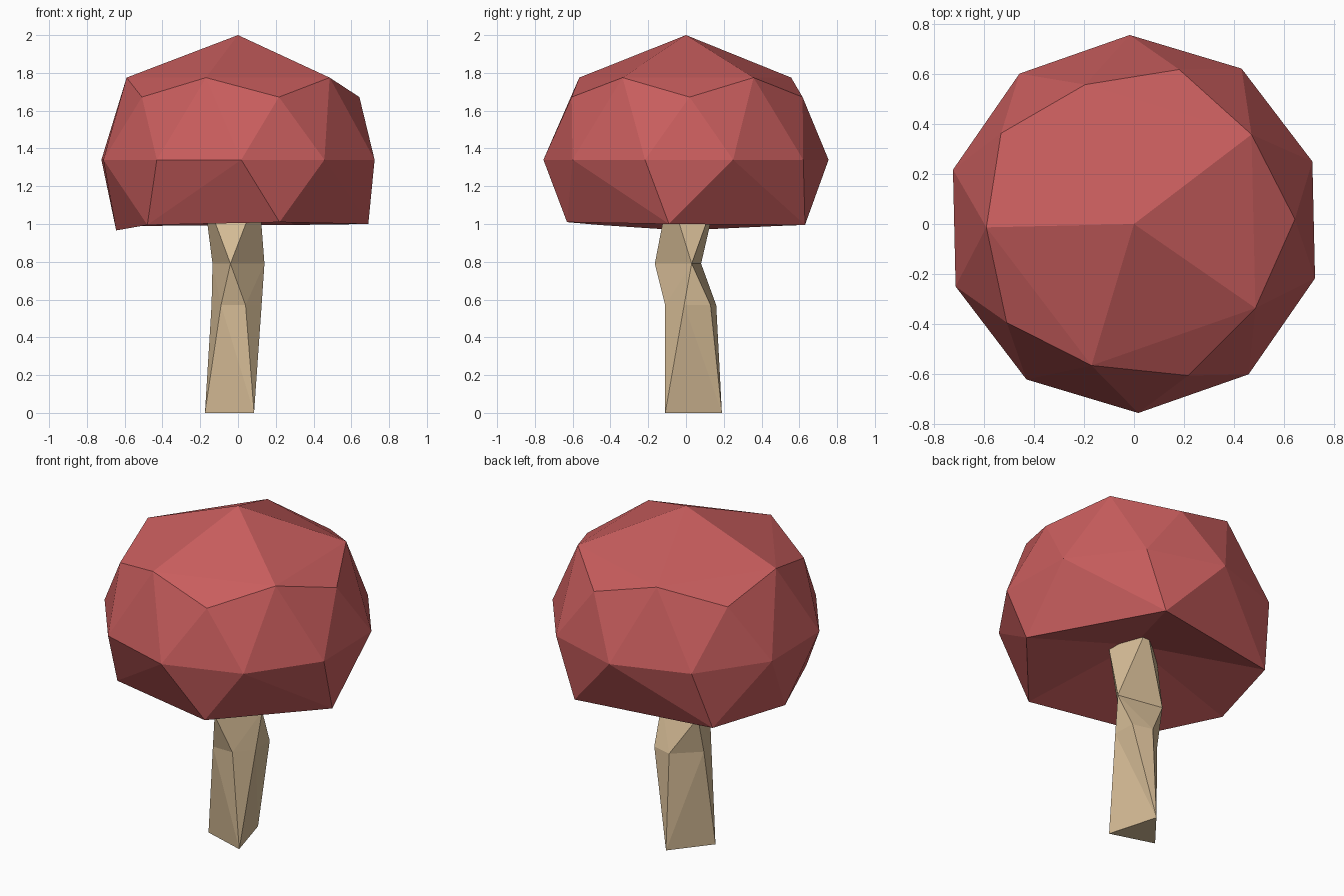
import bpy, bmesh, math

if "Cube" in bpy.data.objects:
    bpy.data.objects.remove(bpy.data.objects["Cube"])

def material(name, rgb):
    m = bpy.data.materials.new(name)
    m.diffuse_color = (*rgb, 1)
    m.use_nodes = True
    m.node_tree.nodes["Principled BSDF"].inputs["Base Color"].default_value = m.diffuse_color
    return m

def finish(name, bm, mat):
    bmesh.ops.recalc_face_normals(bm, faces=bm.faces[:])
    me = bpy.data.meshes.new(name)
    bm.to_mesh(me)
    bm.free()
    me.materials.append(mat)
    ob = bpy.data.objects.new(name, me)
    bpy.context.collection.objects.link(ob)
    return ob

def ring(radius, z, n, start):
    return [(radius * math.cos(math.radians(start + 360 * i / n)),
             radius * math.sin(math.radians(start + 360 * i / n)), z) for i in range(n)]

def bridge(bm, a, b):
    """Triangulate between two rings of different counts, walking by angle."""
    ang = lambda v: math.atan2(v.co.y, v.co.x)
    a, b = sorted(a, key=ang), sorted(b, key=ang)
    def mid(r, i):
        n = len(r)
        return (ang(r[i % n]) + 2 * math.pi * (i // n)
                + ang(r[(i + 1) % n]) + 2 * math.pi * ((i + 1) // n)) / 2
    i = j = 0
    while i < len(a) or j < len(b):
        p, q = a[i % len(a)], b[j % len(b)]
        if j >= len(b) or (i < len(a) and mid(a, i) < mid(b, j)):
            i += 1
            bm.faces.new((p, a[i % len(a)], q))
        else:
            j += 1
            bm.faces.new((p, b[j % len(b)], q))

red = material("cap red", (0.58, 0.11, 0.11))
tan = material("stem tan", (0.68, 0.51, 0.31))

# Cap: faceted dome, with its underside drawn up to a hollow
bm = bmesh.new()
rim_pts = [(.69, -.09, 1.0), (.30, .63, .995), (-.52, .49, .99),
           (-.645, -.02, .966), (-.48, -.46, .995), (.22, -.63, 1.01)]
for p in ([(0, 0, 2)] + ring(.59, 1.775, 5, 37.3) + ring(.643, 1.672, 5, 1.7)
          + ring(.755, 1.34, 10, 19.3)):
    bm.verts.new(p)
rim = [bm.verts.new(p) for p in rim_pts]
bmesh.ops.convex_hull(bm, input=bm.verts[:])
under = [f for f in bm.faces if all(v in rim for v in f.verts)]
bmesh.ops.delete(bm, geom=under, context='FACES_ONLY')
for e in [e for e in bm.edges if not e.link_faces]:
    bm.edges.remove(e)
apex = bm.verts.new((0, 0, 1.17))
for e in [e for e in bm.edges if e.is_boundary]:
    bm.faces.new((e.verts[0], e.verts[1], apex))
finish("mushroom_cap", bm, red)

# Stem: twisted triangular trunk running up into the cap
bm = bmesh.new()
levels = [
    (0.0, [(-.175, -.03), (.085, -.11), (0, .19)]),
    (.57, [(.04, -.11), (.125, -.01), (.12, .13), (0, .16), (-.14, .03), (-.09, -.11)]),
    (.79, [(-.04, -.165), (.14, .03), (-.135, .08)]),
    (1.18, [(.11, -.09), (.05, .17), (-.185, -.03)]),
]
rings = [[bm.verts.new((x, y, z)) for x, y in pts] for z, pts in levels]
for lo, hi in zip(rings, rings[1:]):
    bridge(bm, lo, hi)
bm.faces.new(rings[0])
bm.faces.new(rings[-1])
finish("mushroom_stem", bm, tan)
